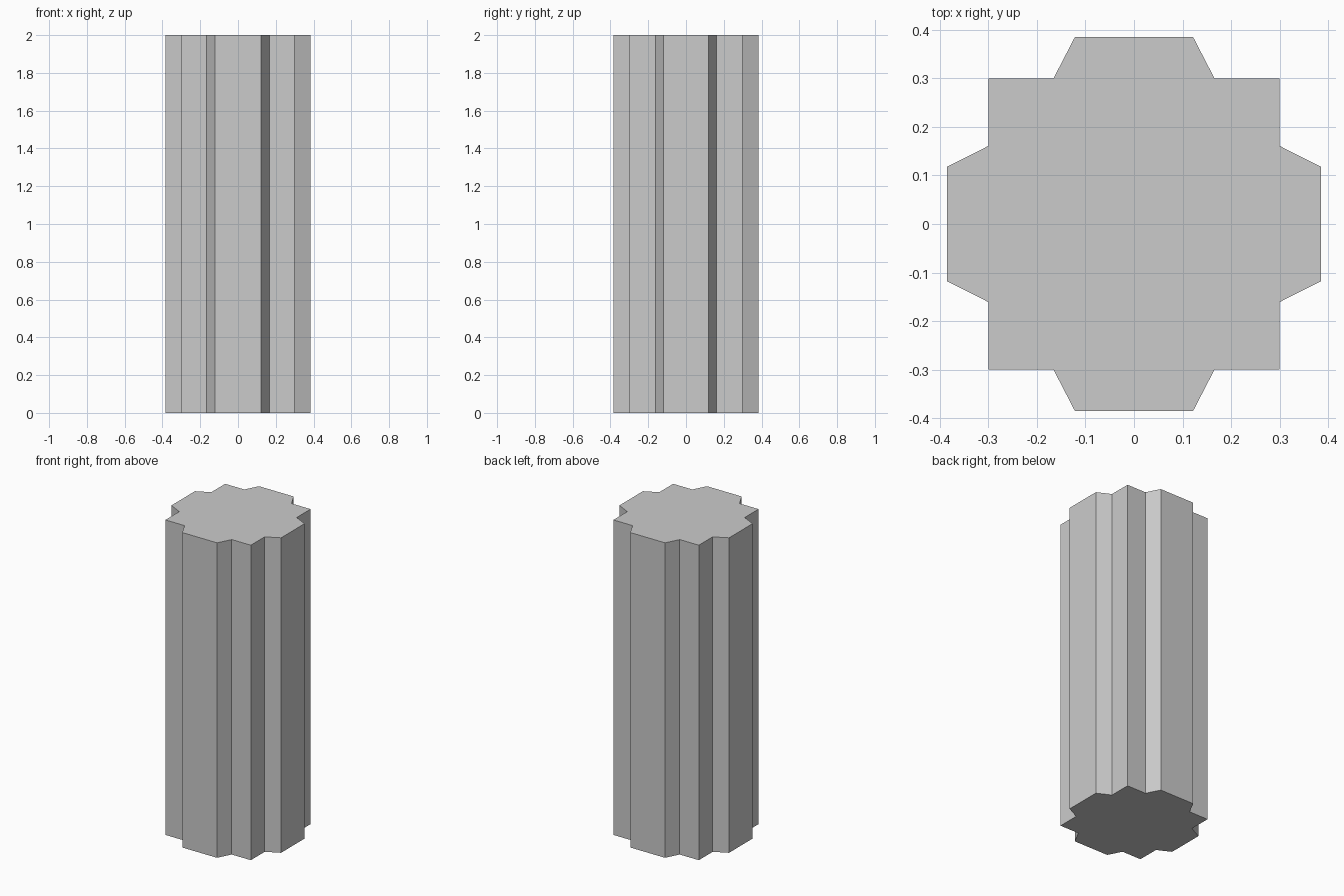
import bpy, bmesh

if "Cube" in bpy.data.objects:
    bpy.data.objects.remove(bpy.data.objects["Cube"])

HEIGHT = 2.0
CORE = 0.30    # half width of the square core
OUTER = 0.385  # reach of the tapered ribs

# One quadrant of the cross-section, from the right rib round to the back rib
quadrant = [(OUTER, 0.118), (CORE, 0.161), (CORE, CORE),
            (0.166, CORE), (0.122, OUTER)]

# Mirror the quadrant to a full counter-clockwise outline
half = quadrant + [(-x, y) for x, y in reversed(quadrant)]
outline = half + [(x, -y) for x, y in reversed(half)]

# Extrude the outline into the fluted column
bm = bmesh.new()
base = bm.faces.new([bm.verts.new((x, y, 0)) for x, y in outline])
result = bmesh.ops.extrude_face_region(bm, geom=[base], use_keep_orig=True)
top = [v for v in result["geom"] if isinstance(v, bmesh.types.BMVert)]
bmesh.ops.translate(bm, verts=top, vec=(0, 0, HEIGHT))
bmesh.ops.recalc_face_normals(bm, faces=bm.faces)

mesh = bpy.data.meshes.new("ribbed_column")
bm.to_mesh(mesh)
bm.free()
column = bpy.data.objects.new("ribbed_column", mesh)
bpy.context.collection.objects.link(column)
